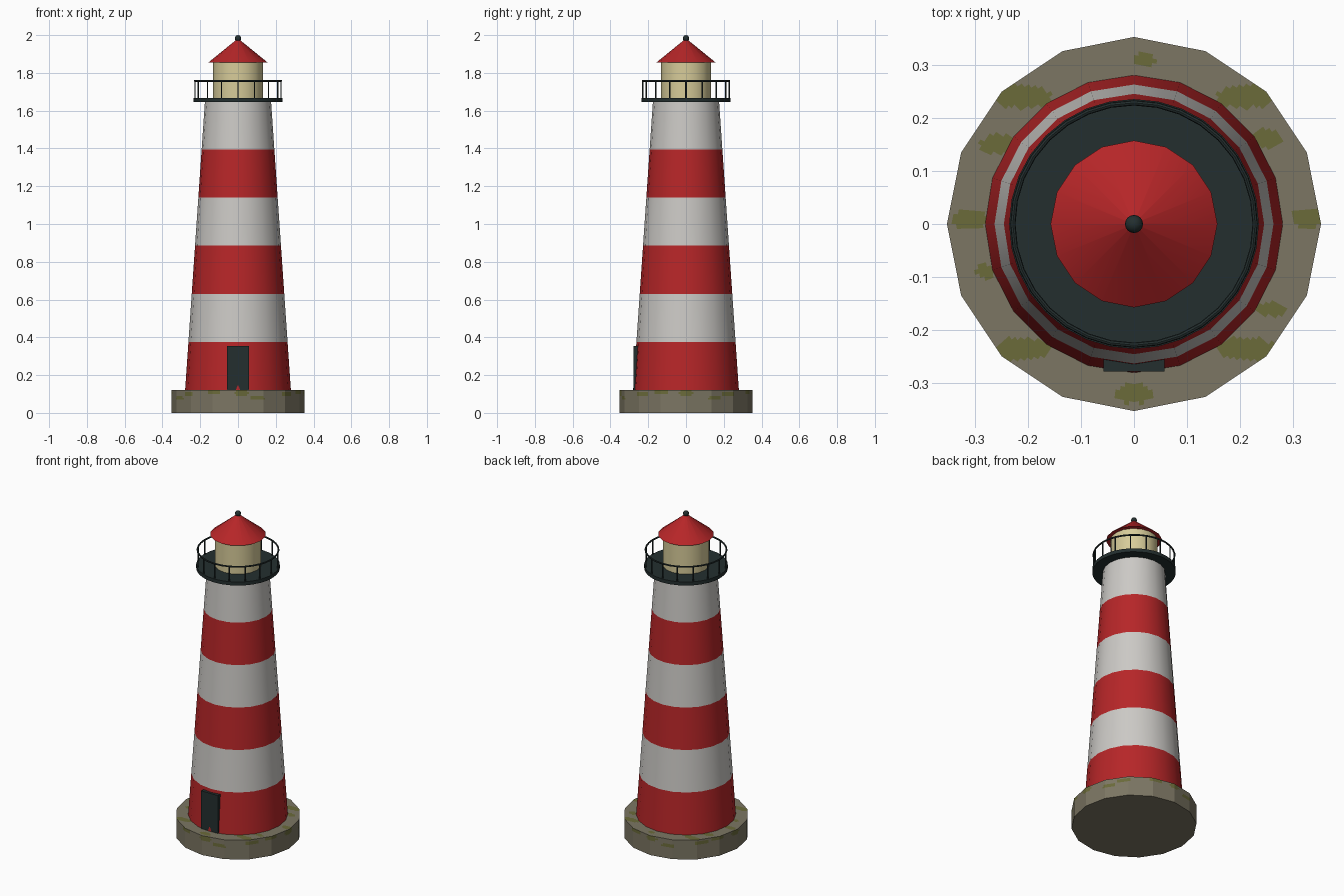
import bpy, bmesh, math
from mathutils import Vector

if "Cube" in bpy.data.objects:
    bpy.data.objects.remove(bpy.data.objects["Cube"])


def material(name, rgb):
    m = bpy.data.materials.new(name)
    m.diffuse_color = (*rgb, 1)
    m.use_nodes = True
    m.node_tree.nodes["Principled BSDF"].inputs["Base Color"].default_value = m.diffuse_color
    return m


RED = material("red paint", (0.47, 0.019, 0.021))
WHITE = material("white paint", (0.60, 0.585, 0.56))
DARK = material("dark iron", (0.017, 0.028, 0.028))
CREAM = material("lamp glass", (0.68, 0.60, 0.32))
STONE = material("stone", (0.20, 0.18, 0.125))
MOSS = material("moss", (0.145, 0.145, 0.042))


def ring(bm, r, z, n):
    return [bm.verts.new((r * math.cos(2 * math.pi * i / n), r * math.sin(2 * math.pi * i / n), z))
            for i in range(n)]


def finish(name, bm, mats):
    bmesh.ops.recalc_face_normals(bm, faces=bm.faces)
    me = bpy.data.meshes.new(name)
    bm.to_mesh(me)
    bm.free()
    for m in mats:
        me.materials.append(m)
    ob = bpy.data.objects.new(name, me)
    bpy.context.collection.objects.link(ob)
    return ob


def smooth(ob, deg=30):
    bpy.ops.object.select_all(action='DESELECT')
    ob.select_set(True)
    bpy.context.view_layer.objects.active = ob
    bpy.ops.object.shade_smooth_by_angle(angle=math.radians(deg))


def lathe(name, profile, n, mats, rule=None):
    """Turn (radius, z) points into a capped n-sided solid."""
    bm = bmesh.new()
    rings = [ring(bm, r, z, n) for r, z in profile]
    for k, (a, b) in enumerate(zip(rings, rings[1:])):
        for i in range(n):
            f = bm.faces.new((a[i], a[(i + 1) % n], b[(i + 1) % n], b[i]))
            f.material_index = rule(k) if rule else 0
    bm.faces.new(rings[0])
    bm.faces.new(rings[-1])
    bmesh.ops.remove_doubles(bm, verts=bm.verts, dist=1e-5)
    return finish(name, bm, mats)


# Stone base: 16-sided drum, finely divided so moss can be coloured by position
SIDES, CUT, R, H = 16, 14, 0.352, 0.12
moss = [(-.21, .24, .12, .055, .022), (.21, .24, .12, .055, .022), (-.25, .15, .12, .04, .018),
        (.25, .16, .12, .03, .018), (-.31, .01, .12, .035, .018), (.325, .01, .12, .03, .018),
        (-.28, -.09, .12, .018, .014), (.26, -.16, .12, .03, .013), (-.21, -.235, .12, .05, .022),
        (.21, -.235, .12, .055, .022), (0, -.32, .12, .04, .018), (.02, .31, .12, .02, .014)]


def mossy(c, nrm):
    if nrm.z > 0.5:
        return any(((c.x - x) / a) ** 2 + ((c.y - y) / b) ** 2 < 1 for x, y, z, a, b in moss)
    if nrm.z < -0.5:
        return False
    t = math.degrees(math.atan2(c.y, c.x)) % 360
    for k in range(16):
        ang = 22.5 * k + 5 * math.sin(k * 2.3)
        z = (0.105, 0.078, 0.1, 0.11)[k % 4]
        d = (t - ang + 180) % 360 - 180
        if (d / 6.5) ** 2 + ((c.z - z) / 0.013) ** 2 < 1:
            return True
    return False


bm = bmesh.new()
n = SIDES * CUT
corner = [Vector((math.cos(2 * math.pi * i / SIDES), math.sin(2 * math.pi * i / SIDES), 0))
          for i in range(SIDES + 1)]
rim = [corner[i // CUT].lerp(corner[i // CUT + 1], (i % CUT) / CUT) for i in range(n)]
profile = [(0.2, 0)] + [(R, H * k / 12) for k in range(13)]
profile += [(R - (R - 0.2) * k / 18, H) for k in range(1, 19)]
rows = [[bm.verts.new((p.x * r, p.y * r, z)) for p in rim] for r, z in profile]
for a, b in zip(rows, rows[1:]):
    for i in range(n):
        j = (i + 1) % n
        bm.faces.new((a[i], a[j], b[j], b[i]))
bm.faces.new(rows[0])
bm.faces.new(rows[-1])
bmesh.ops.recalc_face_normals(bm, faces=bm.faces)
for f in bm.faces:
    f.normal_update()
    f.material_index = 1 if len(f.verts) == 4 and mossy(f.calc_center_median(), f.normal) else 0
finish("stone_base", bm, [STONE, MOSS])

# Tapered tower with six alternating stripes
tower = [(0.28 - 0.105 * k / 6, 0.12 + 1.53 * k / 6) for k in range(7)]
smooth(lathe("tower", tower, 20, [RED, WHITE], lambda k: k % 2))

# Door
bpy.ops.mesh.primitive_cube_add(size=1, location=(0, -0.263, 0.2375))
door = bpy.context.object
door.name = "door"
door.scale = (0.115, 0.03, 0.235)
door.data.materials.append(DARK)

# Gallery floor
smooth(lathe("gallery_floor", [(0.235, 1.645), (0.235, 1.667)], 32, [DARK]))

# Railing: top rail and posts
bpy.ops.mesh.primitive_torus_add(major_radius=0.228, minor_radius=0.005, major_segments=32,
                                 minor_segments=8, location=(0, 0, 1.758))
rail = bpy.context.object
rail.name = "top_rail"
rail.data.materials.append(DARK)
for i in range(16):
    t = 2 * math.pi * i / 16
    bpy.ops.mesh.primitive_cylinder_add(vertices=6, radius=0.004, depth=0.1,
                                        location=(0.228 * math.cos(t), 0.228 * math.sin(t), 1.71))
    post = bpy.context.object
    post.name = f"rail_post_{i + 1}"
    post.data.materials.append(DARK)

# Lantern room, roof and finial
smooth(lathe("lantern_room", [(0.132, 1.66), (0.132, 1.86)], 16, [CREAM]))
smooth(lathe("roof", [(0.157, 1.855), (0.003, 1.98)], 16, [RED]))
bpy.ops.mesh.primitive_uv_sphere_add(segments=16, ring_count=8, radius=0.017, location=(0, 0, 1.983))
ball = bpy.context.object
ball.name = "roof_finial"
ball.data.materials.append(DARK)
smooth(ball, 60)
